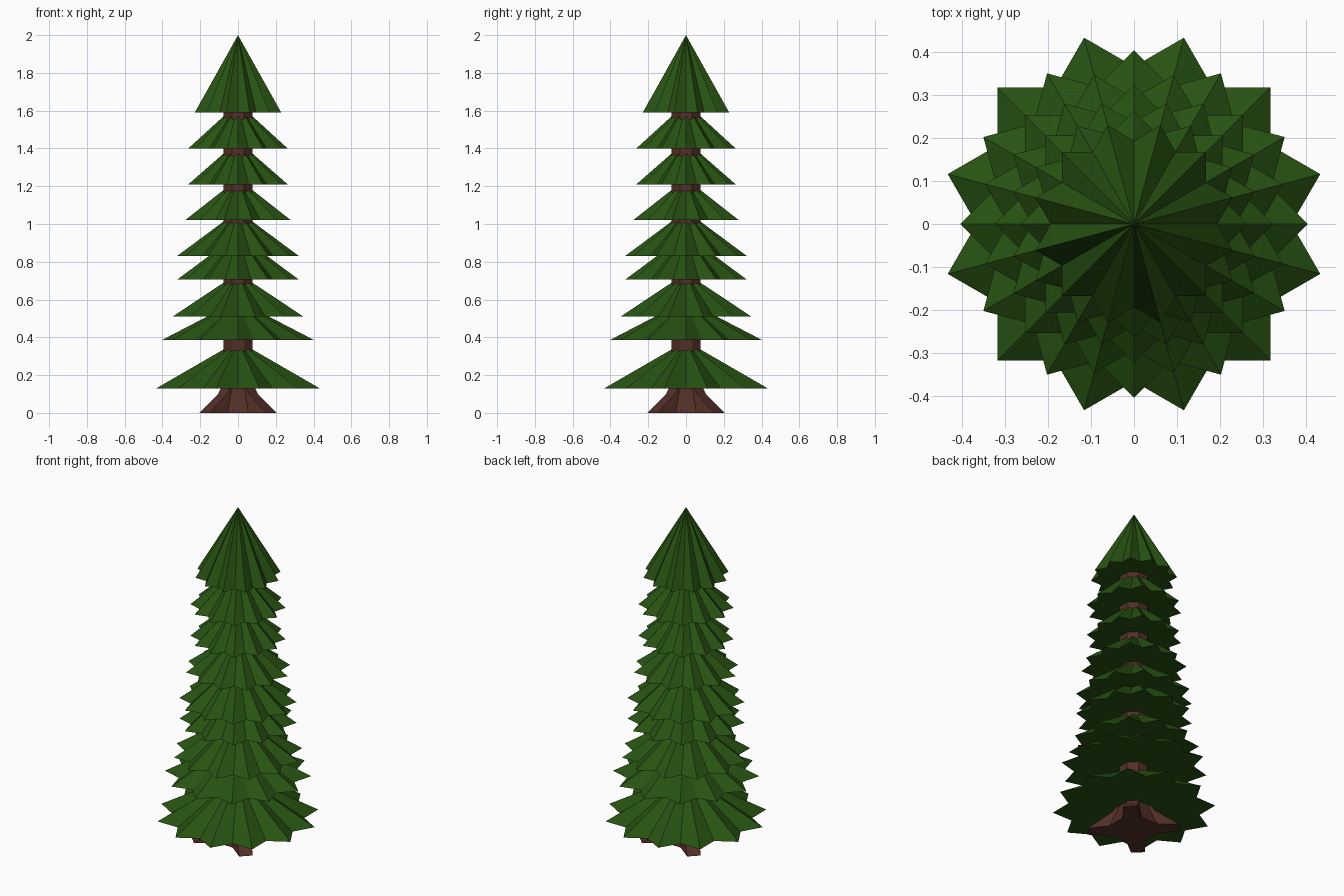
import bpy
import bmesh
from math import cos, sin, pi, radians

cube = bpy.data.objects.get("Cube")
if cube:
    bpy.data.objects.remove(cube, do_unlink=True)


def make_material(name, rgb):
    mat = bpy.data.materials.new(name)
    mat.use_nodes = True
    mat.diffuse_color = (*rgb, 1)
    bsdf = next(n for n in mat.node_tree.nodes if n.type == "BSDF_PRINCIPLED")
    bsdf.inputs["Base Color"].default_value = (*rgb, 1)
    bsdf.inputs["Roughness"].default_value = 0.9
    return mat


needle_green = make_material("needle green", (0.021, 0.085, 0.006))
bark_brown = make_material("bark brown", (0.085, 0.028, 0.02))


def finish(bm, name, mat):
    bmesh.ops.recalc_face_normals(bm, faces=bm.faces)
    mesh = bpy.data.meshes.new(name)
    bm.to_mesh(mesh)
    bm.free()
    mesh.materials.append(mat)
    obj = bpy.data.objects.new(name, mesh)
    bpy.context.collection.objects.link(obj)
    return obj


def fan(bm, ring, centre):
    for a, b in zip(ring, ring[1:] + ring[:1]):
        bm.faces.new((a, b, centre))


# Twelve-pointed foliage skirt: a star-shaped cone with a flat underside
def foliage_tier(name, base, height, radius, turn):
    bm = bmesh.new()
    valley = radius * cos(pi / 4) / cos(pi / 6)
    ring = []
    for i in range(24):
        r = valley if i % 2 else radius
        a = radians(turn) + i * pi / 12
        ring.append(bm.verts.new((r * cos(a), r * sin(a), base)))
    fan(bm, ring, bm.verts.new((0, 0, base + height)))
    fan(bm, ring, bm.verts.new((0, 0, base)))
    finish(bm, name, needle_green)


# Base height, cone height, tip radius, turn in degrees
tiers = [
    (0.13, 0.25, 0.448, 15),
    (0.385, 0.21, 0.404, 0),
    (0.51, 0.23, 0.358, 15),
    (0.705, 0.24, 0.323, 0),
    (0.83, 0.24, 0.323, 0),
    (1.02, 0.22, 0.29, 15),
    (1.21, 0.23, 0.263, 0),
    (1.40, 0.24, 0.263, 0),
    (1.59, 0.41, 0.237, 15),
]
for number, tier in enumerate(tiers, 1):
    foliage_tier(f"foliage_tier_{number}", *tier)


# Trunk: an octagonal column whose diagonal sides flare into four blunt roots
def trunk_ring(bm, z, root, half, side):
    ring = []
    for q in range(4):
        a = q * pi / 2
        d = a + pi / 4
        ring.append(bm.verts.new((side * cos(a) - 0.42 * side * sin(a),
                                  side * sin(a) + 0.42 * side * cos(a), z)))
        for s in (-half, half):
            ring.append(bm.verts.new((root * cos(d) - s * sin(d),
                                      root * sin(d) + s * cos(d), z)))
        n = a + pi / 2
        ring.append(bm.verts.new((side * cos(n) + 0.42 * side * sin(n),
                                  side * sin(n) - 0.42 * side * cos(n), z)))
    return ring


bm = bmesh.new()
rings = [
    trunk_ring(bm, 0, 0.252, 0.038, 0.13),
    trunk_ring(bm, 0.1, 0.115, 0.034, 0.09),
    trunk_ring(bm, 0.16, 0.078, 0.031, 0.077),
    trunk_ring(bm, 1.6, 0.077, 0.031, 0.077),
]
for low, high in zip(rings, rings[1:]):
    for i in range(len(low)):
        j = (i + 1) % len(low)
        bm.faces.new((low[i], low[j], high[j], high[i]))
fan(bm, rings[0], bm.verts.new((0, 0, 0)))
fan(bm, rings[-1], bm.verts.new((0, 0, 1.6)))
finish(bm, "trunk", bark_brown)
